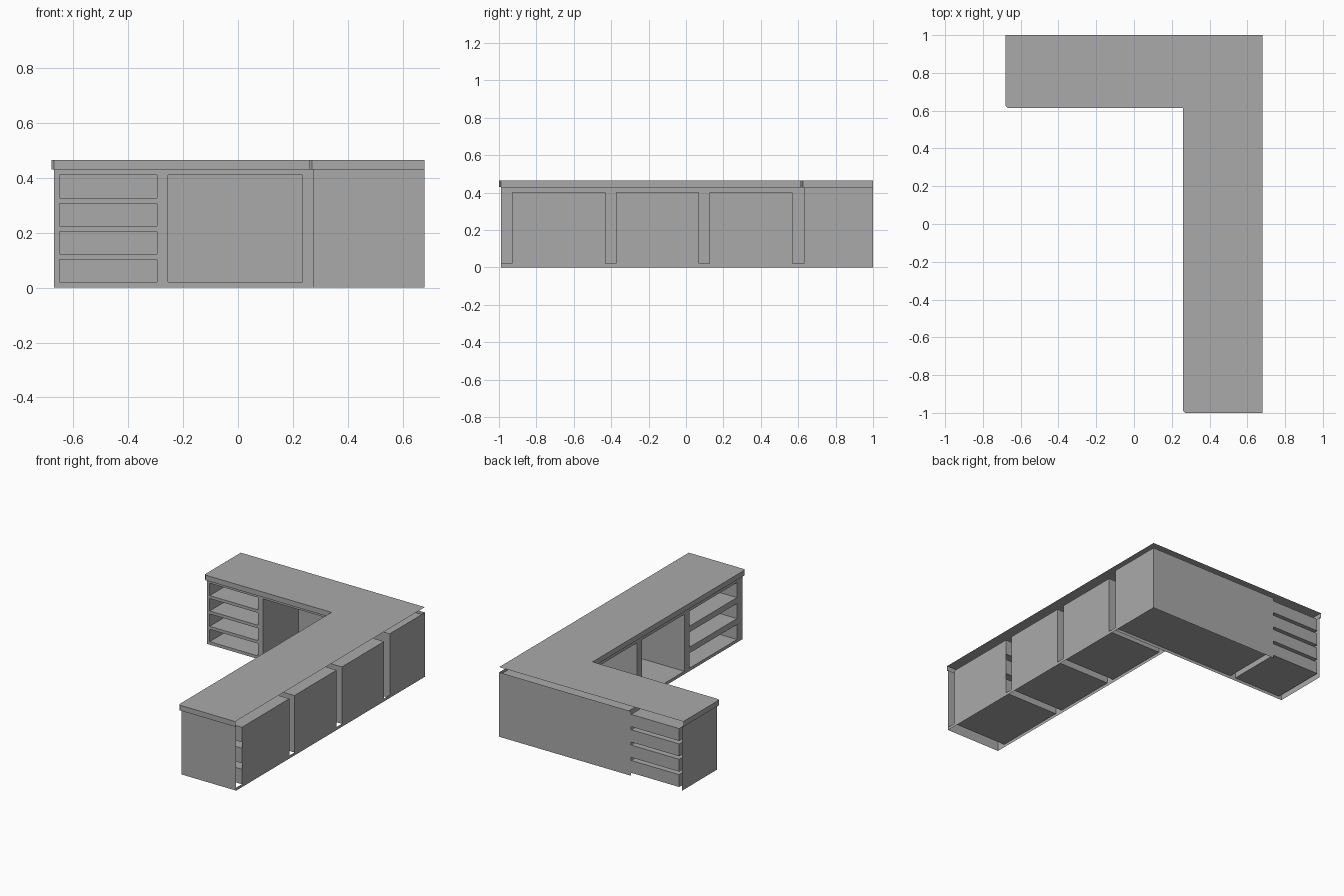
import bpy
import bmesh

if "Cube" in bpy.data.objects:
    bpy.data.objects.remove(bpy.data.objects["Cube"], do_unlink=True)

grey = bpy.data.materials.new("plain_grey")
grey.use_nodes = True
grey.diffuse_color = (0.4, 0.4, 0.4, 1)
grey.node_tree.nodes["Principled BSDF"].inputs["Base Color"].default_value = grey.diffuse_color

# Main planes of the counter
TOP, BODY, FLOOR = 0.465, 0.43, 0.02
LEFT, RIGHT, BACK, FRONT = -0.67, 0.68, 1.0, -0.99
FACE_Y, FACE_X = 0.63, 0.275


def make(name, build):
    bm = bmesh.new()
    build(bm)
    bmesh.ops.remove_doubles(bm, verts=bm.verts, dist=0.0001)
    mesh = bpy.data.meshes.new(name)
    bm.to_mesh(mesh)
    bm.free()
    mesh.materials.append(grey)
    obj = bpy.data.objects.new(name, mesh)
    bpy.context.collection.objects.link(obj)
    return obj


def face(bm, points):
    return bm.faces.new([bm.verts.new(p) for p in points])


def wall(bm, a, b, z0, z1):
    """Upright sheet between two plan points."""
    face(bm, [(*a, z0), (*b, z0), (*b, z1), (*a, z1)])


def framed_front(name, place, u_range, holes):
    """Sheet front with rectangular openings; place maps (u, z) to 3D."""
    def build(bm):
        us = sorted({*u_range, *(u for h in holes for u in h[:2])})
        zs = sorted({0, BODY, *(z for h in holes for z in h[2:])})
        for u0, u1 in zip(us, us[1:]):
            for z0, z1 in zip(zs, zs[1:]):
                u, z = (u0 + u1) / 2, (z0 + z1) / 2
                if not any(h[0] < u < h[1] and h[2] < z < h[3] for h in holes):
                    face(bm, [place(u0, z0), place(u1, z0), place(u1, z1), place(u0, z1)])
    return make(name, build)


def open_box(name, x, y, z, open_axis):
    """Thin-walled compartment, open on its low x or low y side."""
    def build(bm):
        corners = [(x[0], y[0]), (x[1], y[0]), (x[1], y[1]), (x[0], y[1])]
        skip = 0 if open_axis == "y" else 3
        for i in range(4):
            if i != skip:
                wall(bm, corners[i], corners[(i + 1) % 4], *z)
        face(bm, [(*c, z[0]) for c in reversed(corners)])
        face(bm, [(*c, z[1]) for c in corners])
    return make(name, build)


# Worktop: L-shaped sheet with a front rim and a narrow overhang beneath
c = 0.01
rim = [(-0.68, BACK), (-0.68, 0.615 + c), (-0.68 + c, 0.615), (0.26, 0.615),
       (0.26, -1 + c), (0.26 + c, -1), (RIGHT, -1)]
inner = [(LEFT, BACK), (LEFT, FACE_Y), (LEFT, FACE_Y), (FACE_X, FACE_Y),
         (FACE_X, FRONT), (FACE_X, FRONT), (RIGHT, FRONT)]


def worktop(bm):
    face(bm, [(*p, TOP) for p in rim + [(RIGHT, BACK)]])
    for i in range(len(rim) - 1):
        wall(bm, rim[i], rim[i + 1], BODY, TOP)
        under = [rim[i], rim[i + 1], inner[i + 1]]
        if inner[i] != inner[i + 1]:
            under.append(inner[i])
        face(bm, [(*p, BODY) for p in under])


make("worktop", worktop)

# Back wing: four shelves and a wide corner opening
shelf_x = (-0.65, -0.295)
shelves = [(FLOOR + 0.1025 * i, FLOOR + 0.1025 * i + 0.0825) for i in range(4)]
corner_hole = (-0.255, 0.235, FLOOR, 0.41)
framed_front("back_wing_front", lambda u, z: (u, FACE_Y, z), (LEFT, FACE_X),
             [(*shelf_x, *z) for z in shelves] + [corner_hole])
for z in shelves:
    open_box("back_wing_shelf", shelf_x, (FACE_Y, BACK), z, "y")
open_box("corner_compartment", (-0.255, RIGHT), (FACE_Y, BACK), (FLOOR, 0.41), "y")


def corner_panels(bm):
    wall(bm, (RIGHT, BACK), (shelf_x[1], BACK), 0, BODY)
    wall(bm, (RIGHT, FACE_Y), (RIGHT, BACK), 0, BODY)
    wall(bm, (FACE_X, FACE_Y), (RIGHT, FACE_Y), 0, BODY)


make("corner_panels", corner_panels)

# Right wing: three stacked shelves and two open bays
shelf_y = (-0.93, -0.43)
bays = [(-0.375, 0.07), (0.125, 0.57)]
stack = [(FLOOR + 0.14 * i, FLOOR + 0.14 * i + 0.1) for i in range(3)]
framed_front("right_wing_front", lambda u, z: (FACE_X, u, z), (FRONT, FACE_Y),
             [(*shelf_y, *z) for z in stack] + [(*b, FLOOR, 0.4) for b in bays])
for z in stack:
    open_box("right_wing_shelf", (FACE_X, RIGHT), shelf_y, z, "x")
for b in bays:
    open_box("right_wing_bay", (FACE_X, RIGHT), b, (FLOOR, 0.4), "x")


def rear_panels(bm):
    wall(bm, (RIGHT, FRONT), (RIGHT, FACE_Y), 0, FLOOR)
    for z0, z1 in zip([s[1] for s in stack], [s[0] for s in stack[1:]]):
        wall(bm, (RIGHT, shelf_y[0]), (RIGHT, shelf_y[1]), z0, z1)


make("right_wing_rear_panels", rear_panels)

# End panels closing each wing
make("left_end_panel", lambda bm: wall(bm, (LEFT, BACK), (LEFT, FACE_Y), 0, BODY))
make("front_end_panel", lambda bm: wall(bm, (FACE_X, FRONT), (RIGHT, FRONT), 0, BODY))
